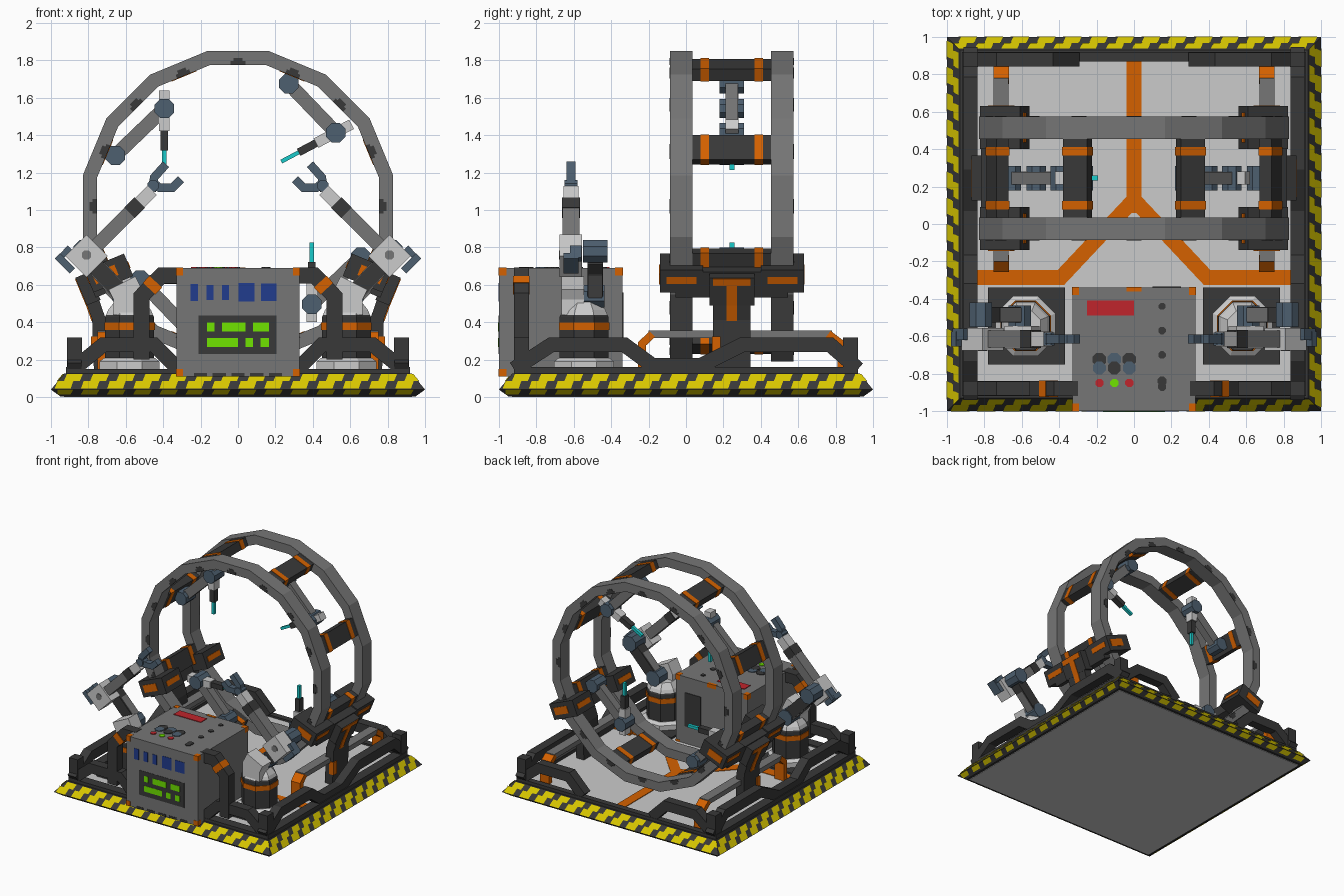
import bpy, bmesh
from math import pi, cos, sin, radians
from mathutils import Vector, Matrix

if "Cube" in bpy.data.objects:
    bpy.data.objects.remove(bpy.data.objects["Cube"])


def material(name, *rgb):
    m = bpy.data.materials.new(name)
    m.use_nodes = True
    m.diffuse_color = (*rgb, 1)
    m.node_tree.nodes["Principled BSDF"].inputs["Base Color"].default_value = (*rgb, 1)
    return m


DARK = material("charcoal", .04, .04, .04)
GRAY = material("mid gray", .18, .18, .18)
LIGHT = material("light gray", .6, .6, .6)
ORANGE = material("orange", .66, .12, 0)
YELLOW = material("yellow", .7, .58, 0)
STEEL = material("steel blue", .075, .115, .16)
CYAN = material("cyan", .01, .6, .6)
GREEN = material("green", .16, .77, 0)
BLUE = material("blue", .015, .045, .27)
RED = material("red", .53, .018, .025)

PLANES = {"xz": lambda u, v, w: Vector((u, w, v)),
          "yz": lambda u, v, w: Vector((w, u, v)),
          "xy": lambda u, v, w: Vector((u, v, w))}


def finish(name, mat, bm):
    bmesh.ops.recalc_face_normals(bm, faces=bm.faces)
    me = bpy.data.meshes.new(name)
    bm.to_mesh(me)
    bm.free()
    me.materials.append(mat)
    ob = bpy.data.objects.new(name, me)
    bpy.context.scene.collection.objects.link(ob)
    return ob


def box(name, mat, x, y, z):
    """Box between (low, high) pairs on each axis."""
    bm = bmesh.new()
    spans = [sorted(p) for p in (x, y, z)]
    size = [b - a for a, b in spans]
    mid = Vector([(a + b) / 2 for a, b in spans])
    bmesh.ops.create_cube(bm, size=1, matrix=Matrix.Translation(mid) @ Matrix.Diagonal((*size, 1)))
    return finish(name, mat, bm)


def bar(name, mat, pts, width, pos, depth, plane="xz"):
    """Mitred strip along a flat path, extruded through its plane."""
    pts = [Vector(p) for p in pts]
    dirs = [(b - a).normalized() for a, b in zip(pts, pts[1:])]
    bm = bmesh.new()
    rows = []
    for i, p in enumerate(pts):
        d0, d1 = dirs[max(i - 1, 0)], dirs[min(i, len(dirs) - 1)]
        n0, n1 = Vector((-d0.y, d0.x)), Vector((-d1.y, d1.x))
        n = (n0 + n1).normalized()
        n *= width / 2 / n.dot(n0)
        corners = [(p + n, -1), (p - n, -1), (p - n, 1), (p + n, 1)]
        rows.append([bm.verts.new(PLANES[plane](q.x, q.y, pos + k * depth / 2)) for q, k in corners])
    for a, b in zip(rows, rows[1:]):
        for i in range(4):
            j = (i + 1) % 4
            bm.faces.new((a[i], a[j], b[j], b[i]))
    bm.faces.new(rows[0])
    bm.faces.new(rows[-1])
    return finish(name, mat, bm)


def lathe(name, mat, profile, n, loc=(0, 0, 0), along_y=False, hollow=False):
    """Faceted turned part; radii are measured to the flats."""
    bm = bmesh.new()
    k = 1 / cos(pi / n)
    rows = [[bm.verts.new((r * k * cos(a), r * k * sin(a), z))
             for a in [(2 * i + 1) * pi / n for i in range(n)]] for r, z in profile]
    pairs = list(zip(rows, rows[1:]))
    if hollow:
        pairs.append((rows[-1], rows[0]))
    else:
        bm.faces.new(rows[0])
        bm.faces.new(rows[-1])
    for a, b in pairs:
        for i in range(n):
            j = (i + 1) % n
            bm.faces.new((a[i], a[j], b[j], b[i]))
    turn = Matrix.Rotation(pi / 2, 4, "X") if along_y else Matrix()
    bmesh.ops.transform(bm, matrix=Matrix.Translation(loc) @ turn, verts=bm.verts)
    return finish(name, mat, bm)


def disc(name, mat, x, y, z, r, depth, along_y=True):
    return lathe(name, mat, [(r, -depth / 2), (r, depth / 2)], 8, (x, y, z), along_y)


# Base slab, underside, floor and hazard stripes
lathe("base", DARK, [(.95, .004), (1, .04), (.93, .125)], 4)
box("underside", LIGHT, (-.93, .93), (-.93, .93), (0, .01))
box("floor", LIGHT, (-.85, .85), (-.9, .88), (.12, .135))
bm = bmesh.new()
for side in range(4):
    turn = Matrix.Rotation(side * pi / 2, 3, "Z")
    for i in range(14):
        x = -.95 + i * .14
        # each stripe: undercut lip, then two staggered steps up the slope
        for x0, low, high in ((x - .03, (.966, .012), (1.002, .038)),
                              (x - .03, (1.002, .042), (.968, .084)),
                              (x + .02, (.968, .084), (.938, .12))):
            quad = [(u, r, z) for u, (r, z) in ((x0, low), (x0 + .085, low), (x0 + .1, high), (x0 + .015, high))]
            bm.faces.new([bm.verts.new(turn @ Vector((max(-r, min(r, u)), -r, z + .003))) for u, r, z in quad])
finish("hazard_stripes", YELLOW, bm)
for s in (-1, 1):
    box("side_border", DARK, (s * .84, s * .92), (-.92, .92), (.12, .16))
    box("end_border", DARK, (-.92, .92), (s * .84 + .03 * (s > 0), s * .92), (.12, .15))
bar("floor_stripe", ORANGE, [(0, .88), (0, .06)], .08, .137, .006, "xy")

# Perimeter trusses, rails and floor marks
for s in (-1, 1):
    bar("floor_branch", ORANGE, [(0, .13), (s * .39, -.285), (s * .84, -.285)], .08, .137, .005, "xy")
    bar("side_truss", DARK, [(-.92, .15), (-.72, .28), (-.33, .28), (-.18, .17), (.08, .17),
                             (.3, .28), (.77, .28), (.92, .15)], .08, s * .875, .075, "yz")
    for y in (-.88, .88):
        bar("end_truss", DARK, [(s * .32, .15), (s * .45, .28), (s * .72, .28), (s * .88, .15)], .08, y, .075)
        box("corner_post", DARK, (s * .835, s * .915), (y - .04, y + .04), (.12, .32))
    bar("slide_rail", GRAY, [(-.2, .335), (.78, .335)], .04, s * .71, .08, "yz")
    for a, b in ((-.235, -.18), (.83, .76)):
        bar("rail_end", ORANGE, [(a, .12), (a, .285), (b, .337)], .042, s * .71, .084, "yz")
    # Conduit from the cabinet to the front truss
    bar("conduit", DARK, [(s * .3, .65), (s * .41, .65), (s * .515, .54), (s * .515, .2)], .085, -.88, .08)
    bar("conduit_band", ORANGE, [(s * .44, .617), (s * .475, .58)], .092, -.88, .088)

# Twin rings
CZ, MID = 1.02, .245


def ring_point(angle, radius, shift=0):
    a = radians(angle)
    return (radius * cos(a) - shift * sin(a), CZ + radius * sin(a) + shift * cos(a))


for y, face in ((-.025, -1), (.515, 1)):
    lathe("ring", GRAY, [(.755, -.06), (.83, -.06), (.83, .06), (.755, .06)], 16, (0, y, CZ), True, True)
    for i in range(16):
        a = i * 22.5
        bar("ring_mark", DARK, [ring_point(a, .766, -.039), ring_point(a, .766, .039)], .022, y + face * .06, .005)
        bar("ring_mark_top", DARK, [ring_point(a, .785, -.024), ring_point(a, .785, .024)], .018, y + face * .06, .005)

# Cross beams between the rings
for i in range(8):
    a = 22.5 + 45 * i
    bar("cross_beam", DARK, [ring_point(a, .79, -.07), ring_point(a, .79, .07)], .07, MID, .44)
    for dy in (-.145, .145):
        bar("beam_band", ORANGE, [ring_point(a, .79, -.073), ring_point(a, .79, .073)], .076, MID + dy, .045)

# Jointed tool arms inside the rings
for i, tool_angle in enumerate((270, 208, 90, 0)):
    a = 157.5 - 90 * i
    joint, elbow = Vector(ring_point(a, .71)), Vector(ring_point(a - 30.5, .655))
    d = Vector((cos(radians(tool_angle)), sin(radians(tool_angle))))
    bar("arm_socket", STEEL, [ring_point(a, .77), joint], .08, MID, .1)
    bar("arm_link", GRAY, [joint, elbow], .075, MID, .065)
    for p in (joint, elbow):
        disc("arm_joint", STEEL, p.x, MID, p.y, .052, .13)
    bar("tool_body", LIGHT, [elbow - d * .095, elbow + d * .12], .056, MID, .07)
    bar("tool_neck", DARK, [elbow + d * .12, elbow + d * .225], .042, MID, .05)
    bar("tool_tip", CYAN, [elbow + d * .225, elbow + d * .33], .022, MID, .026)

# Side cradles carrying the rings
for s, a in ((1, -22.5), (-1, 202.5)):
    def across(t, lo, hi):
        return [ring_point(a, lo, s * t), ring_point(a, hi, s * t)]
    bar("cradle", DARK, across(-.085, .8, .89), .15, MID, .6)
    for y, face in ((-.025, -1), (.515, 1)):
        bar("cradle_clamp", DARK, across(-.065, .66, .89), .13, y, .23)
        bar("clamp_outer_mark", ORANGE, across(-.06, .887, .894), .04, y, .16)
        bar("clamp_inner_mark", ORANGE, across(-.065, .656, .663), .04, y, .16)
        bar("clamp_end_mark", ORANGE, across(-.065, .73, .86), .06, y + face * .115, .008)
    bar("cradle_hub", DARK, across(-.1, .87, .95), .16, MID, .24)
    bar("hub_mark", ORANGE, across(-.045, .946, .954), .04, MID, .2)
    bar("hub_stem", ORANGE, across(-.115, .946, .954), .13, MID, .055)
    bar("cradle_leg", DARK, [(s * .79, .55), (s * .745, .42), (s * .735, .13)], .07, MID, .2)
    bar("leg_stem", ORANGE, [(s * .819, .522), (s * .78, .408)], .008, MID, .055)
    box("leg_latch", ORANGE, (s * .74, s * .785), (MID - .105, MID - .06), (.22, .325))

# Control cabinet
box("cabinet", GRAY, (-.33, .33), (-1, -.34), (.11, .69))
for s in (-1, 1):
    for y in (-.981, -.359):
        for z in (.13, .671):
            box("cabinet_corner", ORANGE, (s * .293, s * .332), (y - .021, y + .021), (z - .021, z + .021))
box("cabinet_tab", ORANGE, (-.04, .04), (-.36, -.337), (.66, .693))
box("vent", DARK, (.1, .25), (-.342, -.335), (.28, .56))
box("screen", DARK, (-.21, .205), (-1.002, -.99), (.23, .435))
for z, runs in ((.375, ((-.165, -.125), (-.085, .04), (.08, .165))),
                (.293, ((-.165, 0), (.04, .08), (.12, .165)))):
    for run in runs:
        box("screen_readout", GREEN, run, (-1.004, -1), (z - .024, z + .024))
for x, w, h in ((-.235, .02, .045), (-.15, .018, .04), (-.067, .018, .04), (.045, .042, .05), (.165, .042, .047)):
    box("blue_key", BLUE, (x - w, x + w), (-1.003, -.997), (.56 - h, .56 + h))
for i in range(5):
    box("cabinet_foot_mark", DARK, (-.235 + i * .1, -.165 + i * .1), (-1.003, -.997), (.11, .128))
box("warning_panel", RED, (-.25, 0), (-.49, -.41), (.688, .695))
for i, (big, small) in enumerate(((DARK, RED), (STEEL, GREEN), (DARK, RED))):
    x = -.185 + i * .08
    disc("dial", big, x, -.725, .691, .036, .008, False)
    disc("dial_shade", STEEL if big is DARK else DARK, x, -.77, .692, .034, .008, False)
    disc("button", small, x, -.85, .692, .022, .008, False)
for y, r in ((-.44, .018), (-.57, .02), (-.7, .02), (-.84, .024), (-.87, .022)):
    disc("socket", DARK, .15, y, .691, r, .008, False)

# Pair of gripper robots
for s in (-1, 1):
    def path(*pts):
        return [(s * x, z) for x, z in pts]
    box("robot_pad", DARK, (s * .37, s * .78), (-.75, -.34), (.13, .15))
    at = (s * .58, -.545, 0)
    lathe("robot_skirt", LIGHT, [(.16, .15), (.16, .19), (.135, .21)], 8, at)
    lathe("robot_pedestal", DARK, [(.13, .19), (.13, .43), (.125, .44)], 8, at)
    lathe("pedestal_band", ORANGE, [(.135, .36), (.135, .4)], 8, at)
    lathe("pedestal_dome", LIGHT, [(.125, .44), (.115, .465), (.08, .51)], 8, at)
    bar("robot_head", LIGHT, path((.585, .44), (.585, .54), (.62, .61)), .16, -.605, .12)
    disc("shoulder", STEEL, s * .61, -.49, .54, .06, .11)
    bar("upper_arm", DARK, path((.61, .54), (.8, .74)), .09, -.485, .085)
    bar("upper_arm_cover", GRAY, path((.63, .56), (.75, .687)), .098, -.485, .07)
    disc("elbow_joint", STEEL, s * .82, -.485, .78, .06, .13)
    bar("elbow_block", LIGHT, path((.867, .698), (.753, .812)), .16, -.615, .12)
    disc("elbow_bolt", GRAY, s * .81, -.676, .76, .025, .008)
    bar("elbow_motor", STEEL, path((.885, .675), (.965, .755)), .04, -.615, .08)
    bar("elbow_cap", STEEL, path((.9, .8), (.96, .735)), .03, -.59, .06)
    bar("forearm", GRAY, path((.76, .805), (.58, .985)), .075, -.615, .09)
    bar("forearm_collar", DARK, path((.58, .985), (.525, 1.04)), .08, -.615, .095)
    bar("wrist", LIGHT, path((.525, 1.04), (.46, 1.105)), .07, -.615, .08)
    bar("upper_finger", STEEL, path((.46, 1.1), (.448, 1.175), (.385, 1.245)), .045, -.615, .05)
    bar("lower_finger", STEEL, path((.47, 1.16), (.42, 1.12), (.35, 1.12), (.305, 1.165)), .045, -.615, .05)
    disc("grip_pivot", STEEL, s * .455, -.615, 1.13, .03, .07)
